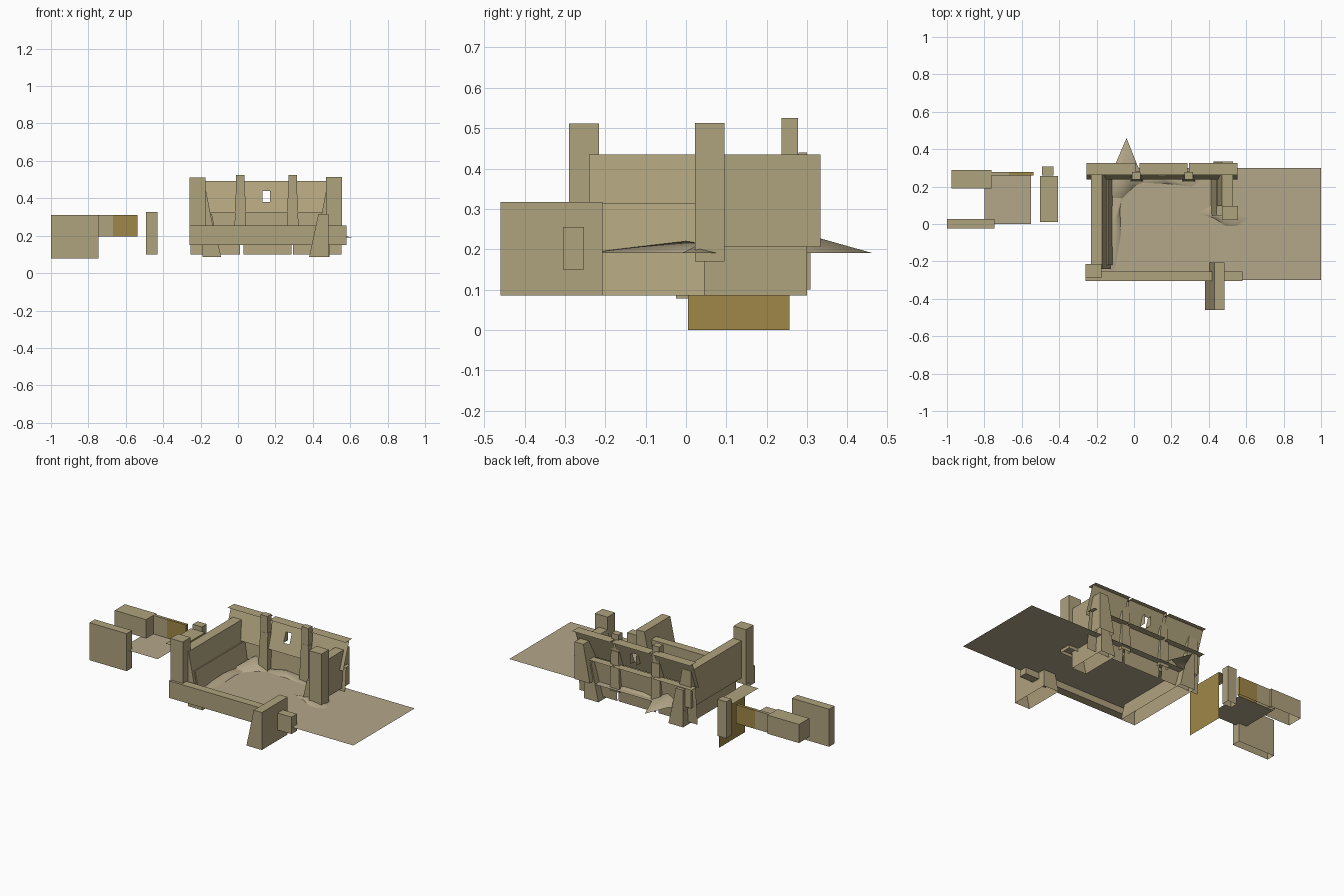
import bpy, bmesh

if "Cube" in bpy.data.objects:
    bpy.data.objects.remove(bpy.data.objects["Cube"])

def material(name, rgb):
    m = bpy.data.materials.new(name)
    m.diffuse_color = (*rgb, 1)
    m.use_nodes = True
    m.node_tree.nodes["Principled BSDF"].inputs["Base Color"].default_value = m.diffuse_color
    return m

TAN = material("tan wood", (0.43, 0.36, 0.205))
BROWN = material("golden brown wood", (0.35, 0.245, 0.065))
SAND = material("pale sand", (0.455, 0.385, 0.25))

def mesh(name, verts, faces, mat=TAN, fix=True):
    me = bpy.data.meshes.new(name)
    me.from_pydata(verts, [], faces)
    ob = bpy.data.objects.new(name, me)
    bpy.context.collection.objects.link(ob)
    me.materials.append(mat)
    if fix:
        bm = bmesh.new()
        bm.from_mesh(me)
        bmesh.ops.recalc_face_normals(bm, faces=bm.faces)
        bm.to_mesh(me)
        bm.free()
    return ob

def block(name, x, y, z, top_x=None, top_y=None, mat=TAN, closed=False):
    """Box with open underside; the top rectangle may differ for sloped sides."""
    tx, ty = top_x or x, top_y or y
    v = [(a, b, z[0]) for a, b in ((x[0], y[0]), (x[1], y[0]), (x[1], y[1]), (x[0], y[1]))]
    v += [(a, b, z[1]) for a, b in ((tx[0], ty[0]), (tx[1], ty[0]), (tx[1], ty[1]), (tx[0], ty[1]))]
    f = [(4, 5, 6, 7)] + [(i, (i + 1) % 4, (i + 1) % 4 + 4, i + 4) for i in range(4)]
    if closed:
        f.append((3, 2, 1, 0))
    return mesh(name, v, f, mat)

def sheet(name, corners, mat=TAN):
    return mesh(name, corners, [(0, 1, 2, 3)], mat, False)

def floor(name, x, y, z):
    return sheet(name, [(x[0], y[0], z), (x[1], y[0], z), (x[1], y[1], z), (x[0], y[1], z)], SAND)

# Sand floors
floor("main_floor", (-0.2, 1.0), (-0.3, 0.3), 0.19)
floor("small_floor", (-0.8, -0.55), (0.0, 0.26), 0.195)

# Side walls: sloping lower and upper timbers, mirrored about x = 0.15
def side_timbers(side, mirror, low_y, high_y):
    def mx(a, b):
        return (0.3 - b, 0.3 - a) if mirror else (a, b)
    block(side + "_lower_timber", mx(-0.19, -0.09), low_y, (0.085, 0.315), top_x=mx(-0.19, -0.14))
    block(side + "_upper_timber", mx(-0.23, -0.125), high_y, (0.205, 0.435), top_x=mx(-0.23, -0.17))

side_timbers("left", False, (-0.22, 0.30), (-0.24, 0.28))
side_timbers("right", True, (0.045, 0.30), (0.095, 0.333))

# Detached front right timber
block("front_right_timber", (0.38, 0.485), (-0.46, -0.207), (0.085, 0.317), top_x=(0.43, 0.485))

# Front beam
block("front_beam", (-0.26, 0.58), (-0.305, -0.253), (0.15, 0.255), closed=True)

# Corner posts
block("left_corner_post", (-0.26, -0.175), (-0.29, -0.215), (0.17, 0.512))
block("right_corner_post", (0.47, 0.556), (0.022, 0.096), (0.17, 0.513))

# Back wall: three bays of open-backed leaning planks with top ledges
def face_y(z):
    return 0.24 + (z - 0.33) * 0.36

def lean(name, x0, x1, z0, z1):
    sheet(name, [(x0, face_y(z0), z0), (x1, face_y(z0), z0),
                 (x1, face_y(z1), z1), (x0, face_y(z1), z1)])

for i, (x0, x1) in enumerate(((-0.255, 0.012), (0.03, 0.285), (0.295, 0.553))):
    sheet(f"back_lower_plank_{i}", [(x0, 0.25, 0.1), (x1, 0.25, 0.1), (x1, 0.27, 0.335), (x0, 0.27, 0.335)])
    for tier, y0, y1, z in (("lower", 0.26, 0.31, 0.335), ("upper", 0.262, 0.325, 0.492)):
        sheet(f"back_{tier}_ledge_{i}", [(x0, y0, z), (x1, y0, z), (x1, y1, z), (x0, y1, z)])
    if i == 1:
        # small loophole in the middle upper plank
        h0, h1, b, t = 0.132, 0.172, 0.38, 0.44
        lean("loophole_left", x0, h0, 0.325, 0.492)
        lean("loophole_right", h1, x1, 0.325, 0.492)
        lean("loophole_sill", h0, h1, 0.325, b)
        lean("loophole_lintel", h0, h1, t, 0.492)
        for n, hx in (("left", h0), ("right", h1)):
            sheet(f"loophole_{n}_jamb", [(hx, face_y(b), b), (hx, 0.30, b), (hx, 0.30, t), (hx, face_y(t), t)])
    else:
        lean(f"back_upper_plank_{i}", x0, x1, 0.325, 0.492)

# Stepped posts between the bays
for i, c in enumerate((0.0125, 0.2925)):
    block(f"back_post_{i}", (c - 0.033, c + 0.033), (0.225, 0.28), (0.17, 0.42),
          top_x=(c - 0.026, c + 0.026), top_y=(0.236, 0.28))
    block(f"back_post_top_{i}", (c - 0.023, c + 0.023), (0.237, 0.277), (0.42, 0.525))

# Sand drifts: low fans around a peak
def drift(name, peak, outline):
    v = [peak] + [(x, y, 0.191) for x, y in outline]
    n = len(outline)
    ob = mesh(name, v, [(0, i + 1, (i + 1) % n + 1) for i in range(n)], SAND, False)
    for p in ob.data.polygons:
        p.use_smooth = True

drift("corner_drift", (-0.06, 0.25, 0.25), [(-0.14, 0.12), (-0.07, 0.13), (0.0, 0.2), (0.06, 0.23),
                                             (0.02, 0.31), (-0.04, 0.46), (-0.1, 0.32), (-0.14, 0.28)])
drift("left_drift", (-0.11, 0.0, 0.22), [(-0.13, -0.25), (-0.1, -0.24), (-0.07, -0.05),
                                          (-0.075, 0.08), (-0.06, 0.17), (-0.13, 0.2)])
drift("back_drift", (0.15, 0.25, 0.22), [(0.02, 0.25), (0.05, 0.22), (0.18, 0.215), (0.31, 0.2),
                                          (0.36, 0.24), (0.34, 0.27), (0.05, 0.27)])
drift("right_drift", (0.47, 0.04, 0.215), [(0.34, 0.06), (0.43, 0.03), (0.49, -0.01), (0.55, -0.01),
                                            (0.61, 0.03), (0.55, 0.08), (0.42, 0.1)])

# Separate pieces on the left
block("left_front_slab", (-1.0, -0.745), (-0.025, 0.028), (0.078, 0.31))
block("left_back_slab", (-0.977, -0.762), (0.19, 0.29), (0.195, 0.31))
block("left_thin_panel_tan", (-0.8, -0.667), (0.26, 0.278), (0.195, 0.31))
block("left_thin_panel_brown", (-0.667, -0.538), (0.26, 0.278), (0.195, 0.31), mat=BROWN)
block("left_small_post", (-0.492, -0.43), (0.26, 0.308), (0.1, 0.327))
sheet("brown_side_panel", [(-0.406, 0.005, 0), (-0.406, 0.257, 0), (-0.406, 0.257, 0.3), (-0.406, 0.005, 0.3)], BROWN)
sheet("side_panel_ledge", [(-0.503, 0.01, 0.3), (-0.406, 0.01, 0.3), (-0.406, 0.257, 0.3), (-0.503, 0.257, 0.3)])
